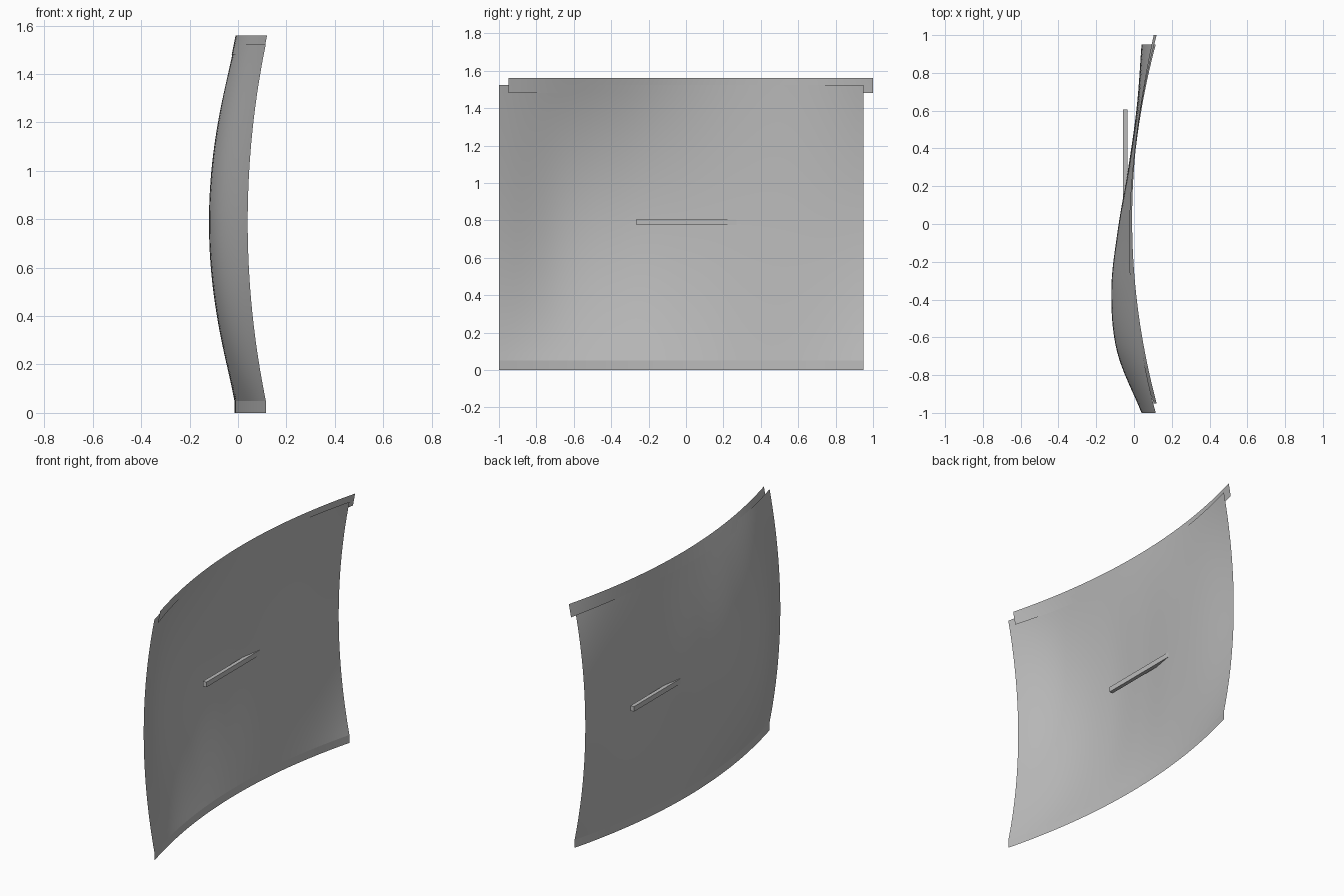
import bpy
import bmesh

cube = bpy.data.objects.get("Cube")
if cube:
    bpy.data.objects.remove(cube, do_unlink=True)

# Single flat colour
grey = bpy.data.materials.new("plain_grey")
grey.use_nodes = True
colour = (0.5, 0.5, 0.5, 1)
grey.diffuse_color = colour
grey.node_tree.nodes["Principled BSDF"].inputs["Base Color"].default_value = colour

Y0, Y1 = -1.0, 0.95          # panel width
LIP, TOP = 0.05, 1.525       # curved part of the panel height
MID = [0.04, -0.09, -0.12, -0.085, -0.03, 0.015, 0.04]  # depth along the middle row


def mid_depth(u):
    """Smooth curve through the middle-row depths, u from 0 to 1."""
    s = u * (len(MID) - 1)
    i = min(int(s), len(MID) - 2)
    f = s - i
    p1, p2 = MID[i], MID[i + 1]
    p0 = MID[i - 1] if i > 0 else 2 * p1 - p2
    p3 = MID[i + 2] if i + 2 < len(MID) else 2 * p2 - p1
    m1, m2 = (p2 - p0) / 2, (p3 - p1) / 2
    return (p1 * (1 + 2 * f) * (1 - f) ** 2 + m1 * f * (1 - f) ** 2
            + p2 * f * f * (3 - 2 * f) - m2 * f * f * (1 - f))


def panel_depth(u, z):
    """Bowed edges, blended to the lopsided middle row."""
    edge = -0.015 + 0.13 * (2 * u - 1) ** 2
    t = max(0, (z - LIP) / (TOP - LIP))
    return edge + (mid_depth(u) - edge) * 4 * t * (1 - t)


def sheet(name, heights, offset=(0, 0, 0), columns=48):
    """Grid surface through the given heights."""
    bm = bmesh.new()
    rows = []
    for z in heights:
        row = []
        for i in range(columns + 1):
            u = i / columns
            point = (panel_depth(u, z), Y0 + (Y1 - Y0) * u, z)
            row.append(bm.verts.new([a + b for a, b in zip(point, offset)]))
        rows.append(row)
    for low, high in zip(rows, rows[1:]):
        for i in range(columns):
            bm.faces.new((low[i], low[i + 1], high[i + 1], high[i]))
    return finish(name, bm, True)


def finish(name, bm, smooth):
    mesh = bpy.data.meshes.new(name)
    bm.to_mesh(mesh)
    bm.free()
    mesh.materials.append(grey)
    for face in mesh.polygons:
        face.use_smooth = smooth
    obj = bpy.data.objects.new(name, mesh)
    bpy.context.collection.objects.link(obj)
    return obj


# Curved panel with its upright bottom lip
body_rows = [LIP + (TOP - LIP) * i / 36 for i in range(37)]
sheet("curved_panel", body_rows)
sheet("bottom_lip", [0, LIP])

# Overlapping strip along the top edge, shifted sideways
sheet("top_strip", [1.445, 1.485, TOP], (0.005, 0.05, 0.035))

# Straight bar passing through the panel
bm = bmesh.new()
bmesh.ops.create_cube(bm, size=1)
bmesh.ops.scale(bm, vec=(0.024, 0.87, 0.032), verts=bm.verts)
bmesh.ops.translate(bm, vec=(-0.047, 0.17, 0.792), verts=bm.verts)
finish("handle_bar", bm, False)
